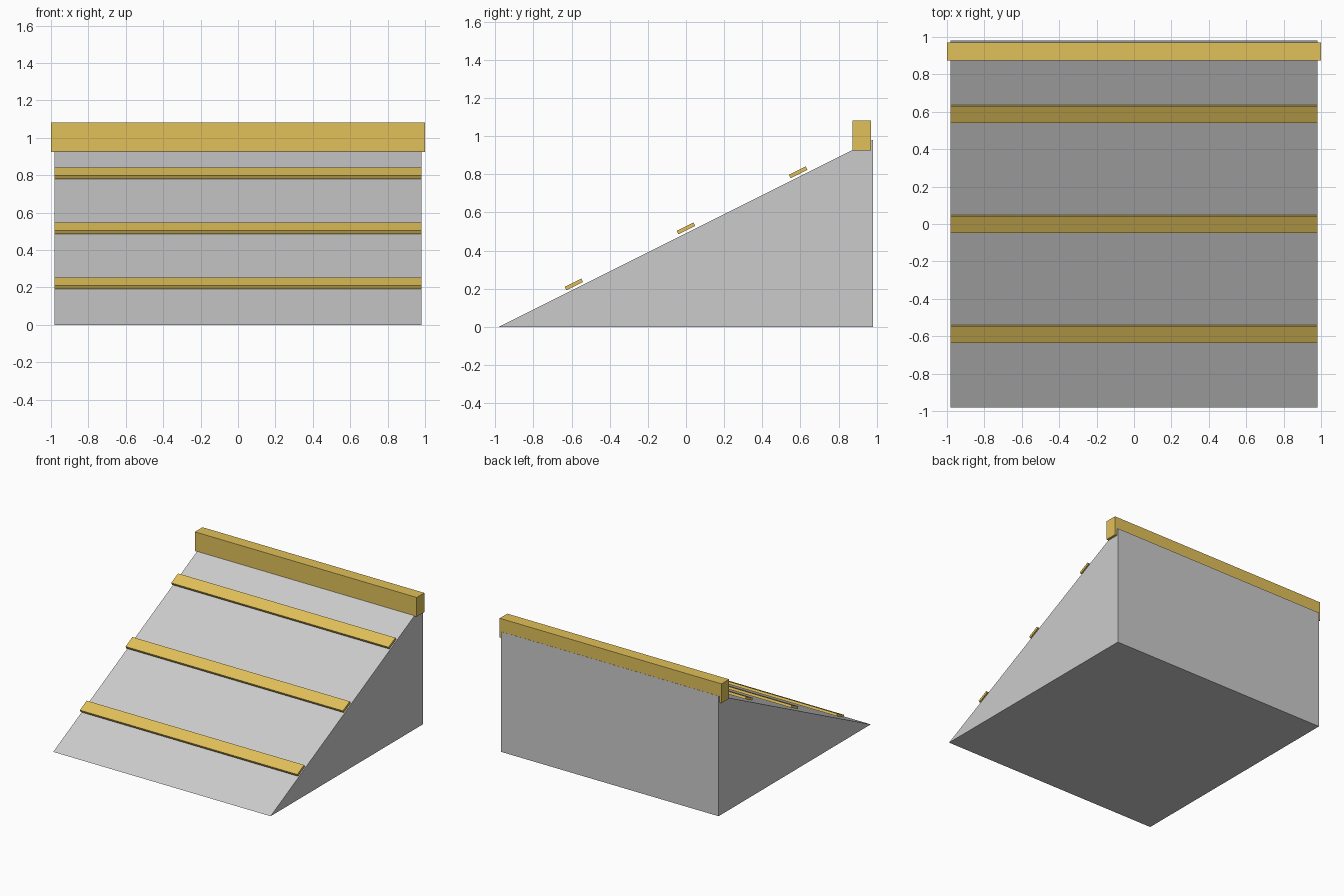
import bpy, math

if "Cube" in bpy.data.objects:
    bpy.data.objects.remove(bpy.data.objects["Cube"])

S = 0.98  # half width of the ramp

yellow = bpy.data.materials.new("yellow")
yellow.diffuse_color = (0.75, 0.53, 0.1, 1)
yellow.use_nodes = True
yellow.node_tree.nodes["Principled BSDF"].inputs["Base Color"].default_value = yellow.diffuse_color


def box(name, size, loc, tilt=0.0):
    bpy.ops.mesh.primitive_cube_add(size=1, location=loc, rotation=(tilt, 0, 0))
    ob = bpy.context.object
    ob.name = name
    ob.scale = size
    ob.data.materials.append(yellow)
    return ob


# Ramp body: triangular profile swept across x
profile = [(-S, 0), (S, 0), (S, S)]
verts = [(x, y, z) for x in (-S, S) for y, z in profile]
faces = [(2, 1, 0), (3, 4, 5), (0, 1, 4, 3), (1, 2, 5, 4), (2, 0, 3, 5)]
mesh = bpy.data.meshes.new("ramp_body")
mesh.from_pydata(verts, [], faces)
ramp = bpy.data.objects.new("ramp_body", mesh)
bpy.context.collection.objects.link(ramp)

# Grip strips floating just above the slope
slope = math.atan(0.5)
for i in (-1, 0, 1):
    y = i * 0.588
    box(f"grip_strip_{i + 2}", (2 * S, 0.098, 0.02), (0, y, 0.516 + y / 2), slope)

# Rail along the top edge
box("top_rail", (2.0, 0.098, 0.157), (0, 0.922, 1.002))
